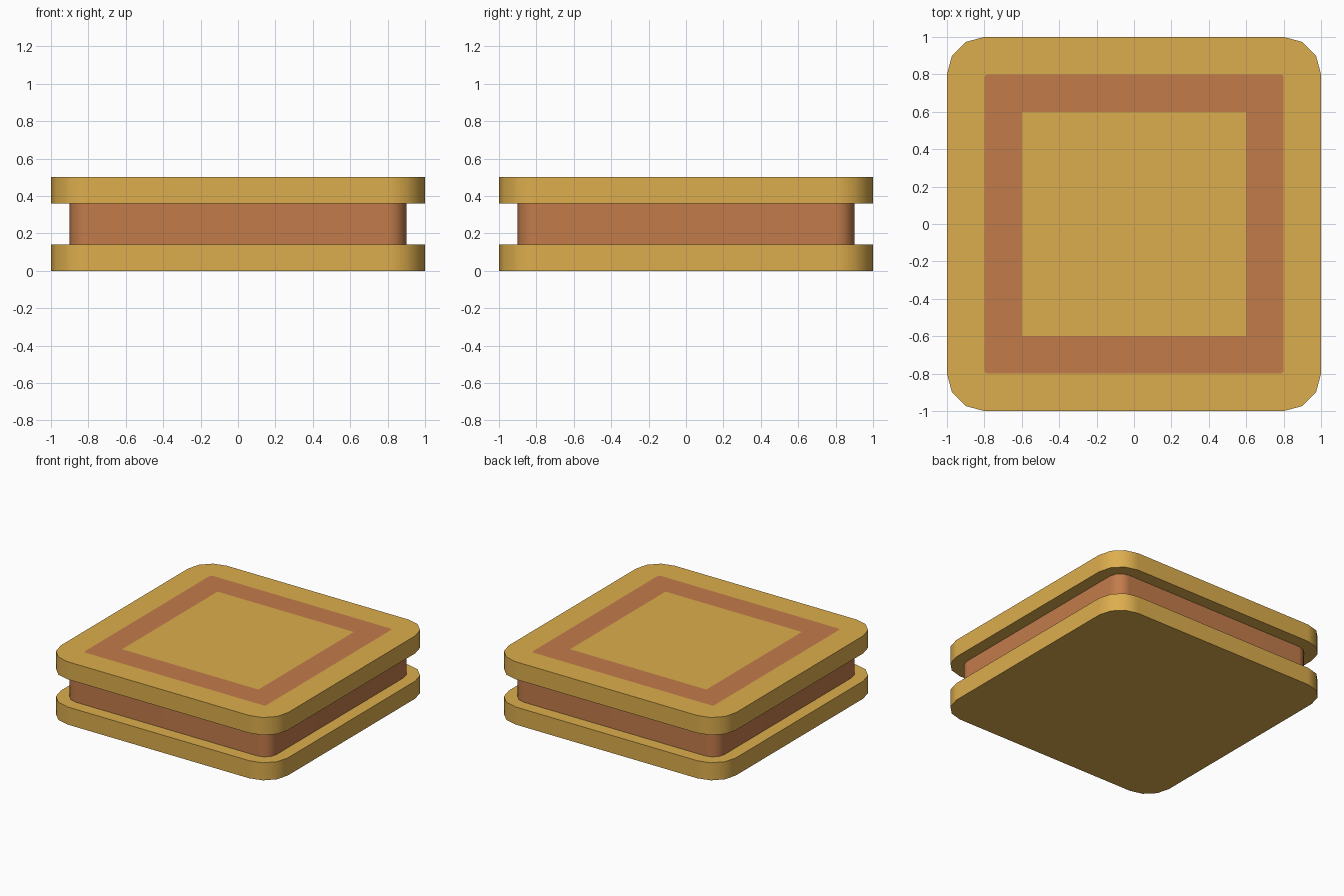
import bpy, bmesh
from math import cos, sin, pi, radians

if "Cube" in bpy.data.objects:
    bpy.data.objects.remove(bpy.data.objects["Cube"])


def material(name, color):
    m = bpy.data.materials.new(name)
    m.diffuse_color = (*color, 1)
    m.use_nodes = True
    m.node_tree.nodes["Principled BSDF"].inputs["Base Color"].default_value = m.diffuse_color
    return m


gold = material("gold", (0.72, 0.42, 0.075))
copper = material("copper", (0.54, 0.20, 0.07))


def rounded_square(bm, half, radius, z, steps=3):
    """Ring of vertices around a square with rounded corners."""
    verts = []
    for k, (sx, sy) in enumerate(((1, 1), (-1, 1), (-1, -1), (1, -1))):
        for i in range(steps + 1):
            a = pi / 2 * (k + i / steps)
            c = half - radius
            verts.append(bm.verts.new((sx * c + radius * cos(a),
                                       sy * c + radius * sin(a), z)))
    return verts


def slab(name, loops, mats):
    """Stack of loops (half, radius, z, material index), capped at both ends."""
    bm = bmesh.new()
    rings = [rounded_square(bm, h, r, z) for h, r, z, _ in loops]
    bm.faces.new(rings[0][::-1])
    for lo, hi, spec in zip(rings, rings[1:], loops[1:]):
        n = len(lo)
        for i in range(n):
            j = (i + 1) % n
            f = bm.faces.new((lo[i], lo[j], hi[j], hi[i]))
            f.material_index = spec[3]
    bm.faces.new(rings[-1])
    # Loops with no corner radius collapse to sharp corners
    bmesh.ops.remove_doubles(bm, verts=bm.verts[:], dist=1e-5)
    bmesh.ops.recalc_face_normals(bm, faces=bm.faces[:])
    mesh = bpy.data.meshes.new(name)
    bm.to_mesh(mesh)
    bm.free()
    for m in mats:
        mesh.materials.append(m)
    ob = bpy.data.objects.new(name, mesh)
    bpy.context.collection.objects.link(ob)
    # Smooth rounded corners, crisp rims and flat sides
    bpy.ops.object.select_all(action='DESELECT')
    ob.select_set(True)
    bpy.context.view_layer.objects.active = ob
    bpy.ops.object.shade_smooth_by_angle(angle=radians(40))
    ob.modifiers.new("weighted_normals", 'WEIGHTED_NORMAL').keep_sharp = True
    return ob


# Bottom plate
slab("bottom_plate", [(1, 0.2, 0, 0), (1, 0.2, 0.14, 0)], [gold])

# Recessed core between the plates
slab("core", [(0.9, 0.1, 0.14, 0), (0.9, 0.1, 0.36, 0)], [copper])

# Top plate with a flush copper frame on its upper face
slab("top_plate", [(1, 0.2, 0.36, 0), (1, 0.2, 0.5, 0),
                   (0.8, 0.02, 0.5, 0), (0.6, 0, 0.5, 1)], [gold, copper])
